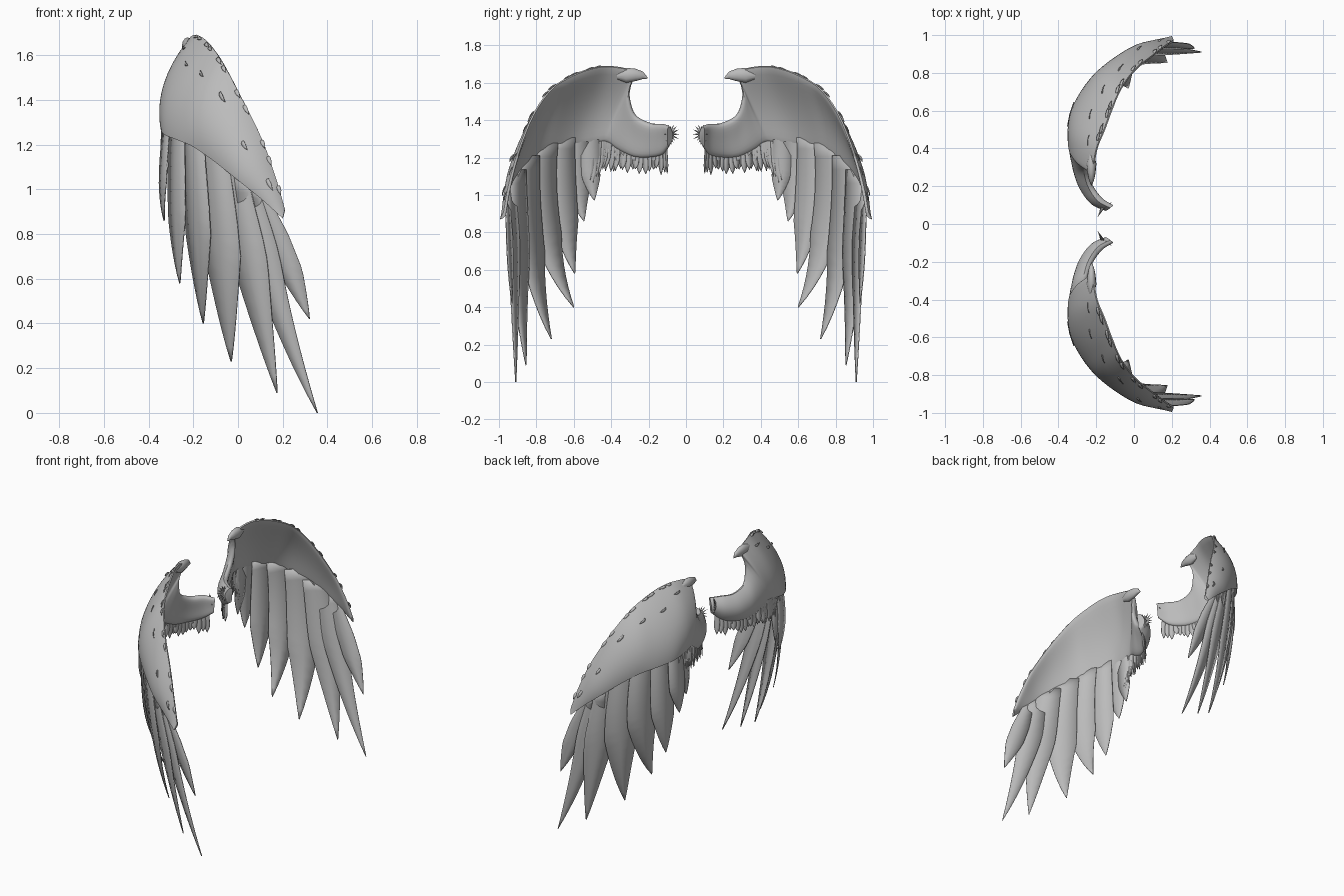
import bpy, math, random
from mathutils import Vector

if "Cube" in bpy.data.objects:
    bpy.data.objects.remove(bpy.data.objects["Cube"])

random.seed(4)
grey = bpy.data.materials.new("feather grey")
grey.diffuse_color = (0.5, 0.5, 0.5, 1)
grey.use_nodes = True
grey.node_tree.nodes["Principled BSDF"].inputs["Base Color"].default_value = grey.diffuse_color

# Wing stations: leading edge xyz, lower edge xyz, outward bulge, thickness
STATIONS = [
    (-.125, .085, 1.365, -.13, .09, 1.26, .028, .09),
    (-.19, .12, 1.38, -.20, .125, 1.215, .035, .12),
    (-.24, .19, 1.385, -.265, .20, 1.20, .035, .12),
    (-.265, .27, 1.43, -.30, .28, 1.205, .035, .11),
    (-.26, .30, 1.52, -.325, .36, 1.24, .035, .11),
    (-.25, .295, 1.58, -.34, .42, 1.28, .035, .10),
    (-.225, .28, 1.66, -.345, .46, 1.28, .045, .09),
    (-.20, .40, 1.69, -.345, .52, 1.265, .055, .09),
    (-.16, .50, 1.68, -.33, .61, 1.245, .055, .09),
    (-.12, .61, 1.64, -.27, .72, 1.22, .05, .09),
    (-.07, .72, 1.57, -.20, .80, 1.19, .05, .08),
    (.005, .82, 1.43, -.10, .88, 1.12, .04, .08),
    (.105, .90, 1.23, .00, .94, 1.04, .03, .07),
    (.17, .95, 1.05, .10, .97, .96, .015, .06),
    (.21, .975, .91, .20, .995, .87, .0, .04),
]


def station(t):
    """Catmull-Rom blend of the stations."""
    n = len(STATIONS) - 1
    i = min(int(t), n - 1)
    f = t - i
    a, b, c, d = (STATIONS[max(0, min(n, i + k))] for k in (-1, 0, 1, 2))
    return [.5 * (2 * q + (r - p) * f + (2 * p - 5 * q + 4 * r - s) * f * f
                  + (3 * q - p - 3 * r + s) * f ** 3) for p, q, r, s in zip(a, b, c, d)]


def outward(p):
    """Horizontal direction away from the centre of the wing's arc."""
    return Vector((p.x - .25, p.y - .4, 0)).normalized()


def skin(t, s, depth=0):
    """Point on the arm, s = 0 leading to 1 lower edge, depth 0 outer to 1 inner."""
    v = station(t)
    p = Vector(v[:3]).lerp(Vector(v[3:6]), s)
    p += outward(p) * v[6] * 4 * s * (1 - s)
    return p - outward(p) * depth * v[7] * s ** .45 * max(0, 1 - s) ** .55


def make(name, verts, faces, thickness=0):
    """Mesh object mirrored to both wings."""
    me = bpy.data.meshes.new(name)
    me.from_pydata(verts, [], faces)
    me.materials.append(grey)
    ob = bpy.data.objects.new(name, me)
    bpy.context.collection.objects.link(ob)
    bpy.ops.object.select_all(action='DESELECT')
    ob.select_set(True)
    bpy.context.view_layer.objects.active = ob
    bpy.ops.object.mode_set(mode='EDIT')
    bpy.ops.mesh.select_all(action='SELECT')
    bpy.ops.mesh.normals_make_consistent(inside=False)
    bpy.ops.object.mode_set(mode='OBJECT')
    bpy.ops.object.shade_smooth_by_angle(angle=math.radians(50))
    if thickness:
        sol = ob.modifiers.new("thickness", 'SOLIDIFY')
        sol.thickness, sol.offset = thickness, 0
    mir = ob.modifiers.new("other wing", 'MIRROR')
    mir.use_axis = (False, True, False)
    mir.use_mirror_merge = False
    return ob


def tube(rings):
    """Faces joining equal closed rings, capped at both ends."""
    n, m = len(rings[0]), len(rings)
    verts = [p for r in rings for p in r]
    faces = [(i * n + j, i * n + (j + 1) % n, (i + 1) * n + (j + 1) % n, (i + 1) * n + j)
             for i in range(m - 1) for j in range(n)]
    faces += [tuple(range(n)), tuple(range((m - 1) * n, m * n))]
    return verts, faces


def blade(base, mid, tip, width, side, rows=10, taper=.4, root=.8):
    """Pointed feather along a curve through base, mid and tip, cupped around the wing's arc."""
    base, mid, tip = Vector(base), Vector(mid), Vector(tip)
    ctrl = 2 * mid - (base + tip) / 2
    out = outward(base)
    verts, faces = [], []
    for i in range(rows + 1):
        u = i / rows
        p = base * (1 - u) ** 2 + ctrl * 2 * u * (1 - u) + tip * u * u
        w = width / 2 * (root + (1 - root) * min(1, u * 3)) * max(.02, min(1, (1 - u) / taper) ** .85)
        q = p - out * w * w * 1.1
        verts += [q - side * w, p, q + side * w]
        if i:
            k = 3 * i
            faces += [(k - 3, k - 2, k + 1, k), (k - 2, k - 1, k + 2, k + 1)]
    return verts, faces


def join(parts):
    verts, faces = [], []
    for v, f in parts:
        k = len(verts)
        verts += v
        faces += [tuple(i + k for i in q) for q in f]
    return verts, faces


def across(t, s, tilt=.04):
    """Horizontal direction along the wing at a station."""
    d = skin(min(14, t + .25), s, .5) - skin(t - .25, s, .5)
    d.z = 0
    return (d.normalized() + outward(skin(t, s)) * tilt).normalized()


# Covert-covered arm: rounded leading edge, thin lower edge
rings = []
COLS, SEG = 70, 14
for i in range(COLS + 1):
    t = (len(STATIONS) - 1) * i / COLS
    ss = [(1 - math.cos(math.pi * j / SEG)) / 2 for j in range(SEG + 1)]
    rings.append([skin(t, s) for s in ss] + [skin(t, s, 1) for s in ss[-2:0:-1]])
make("wing_arm", *tube(rings))

# Hooked wrist claw
rings = []
for y, z, r in ((.37, 1.64, .02), (.32, 1.64, .04), (.27, 1.642, .033), (.23, 1.64, .02), (.205, 1.625, .003)):
    rings.append([Vector((-.225 + .65 * r * math.cos(a * math.pi / 6), y, z + r * math.sin(a * math.pi / 6)))
                  for a in range(12)])
make("wrist_hook", *tube(rings))

# Long flight feathers: station, middle, tip, width, taper length, root width
FLIGHT = [
    (12.7, (.205, .945, .70), (.32, .93, .42), .12, .4, .5),
    (12.1, (.165, .92, .52), (.355, .91, .0), .17, .75, .6),
    (11.4, (.06, .895, .62), (.175, .855, .09), .19, .55, .75),
    (10.6, (-.075, .83, .70), (-.03, .72, .23), .205, .5, .85),
    (9.6, (-.185, .75, .80), (-.155, .60, .40), .19, .5, .9),
    (8.6, (-.28, .655, .91), (-.26, .595, .58), .165, .45, .9),
    (7.8, (-.34, .58, 1.06), (-.33, .545, .86), .13, .45, .9),
    (7.1, (-.345, .51, 1.13), (-.345, .49, .97), .10, .4, .9),
]
for n, (t, m, tip, w, tp, root) in enumerate(FLIGHT, 1):
    b = skin(t, .82, .65)
    make(f"flight_feather_{n}", *blade(b, m, tip, w, across(t, .82), 14, tp, root), thickness=.005)

# Short fringe feathers below the inner arm
fringe = []
for i in range(24):
    t = .6 + 6.4 * i / 23
    b = skin(t, .88, .5)
    low = 1.12 + random.uniform(-.015, .025) - .04 * max(0, t - 5.5)
    e = skin(t, 1)
    tip = Vector((e.x, e.y + random.uniform(-.008, .008), low))
    fringe.append(blade(b, (b + tip) / 2, tip, .036, across(t, .9, .1), 6, .3))
make("fringe_feathers", *join(fringe), thickness=.003)

# Small loose feathers along the leading edge and on the outer skin
loose = []
for i in range(17):
    t = 7 + 6.2 * i / 16
    s = .02 if i % 3 else random.uniform(.12, .4)
    p = skin(t, s)
    along = (skin(t + .3, s) - p).normalized()
    lift = (outward(p) + Vector((0, 0, .8))).normalized() if s < .1 else outward(p)
    tip = p + along * random.uniform(.045, .065) + lift * .009
    loose.append(blade(p, (p + tip) / 2 + lift * .004, tip, .018, along.cross(lift).normalized(), 5, .5))
make("loose_feathers", *join(loose), thickness=.003)

# Spiky tuft around the shoulder end
spikes = []
centre = Vector((-.165, .09, 1.325))
for i in range(14):
    a = 2 * math.pi * i / 14
    d = Vector((.5 * math.cos(a), -.35 + .6 * math.cos(a), math.sin(a))).normalized()
    side = d.cross(Vector((.6, -.7, .2))).normalized()
    up = d.cross(side)
    c = centre + d * .015
    ring = [c + (side * math.cos(k * math.pi / 2) + up * math.sin(k * math.pi / 2)) * .008 for k in range(4)]
    tip = c + d * random.uniform(.035, .05)
    spikes.append((ring + [tip], [(0, 1, 4), (1, 2, 4), (2, 3, 4), (3, 0, 4), (3, 2, 1, 0)]))
make("shoulder_tuft", *join(spikes))
